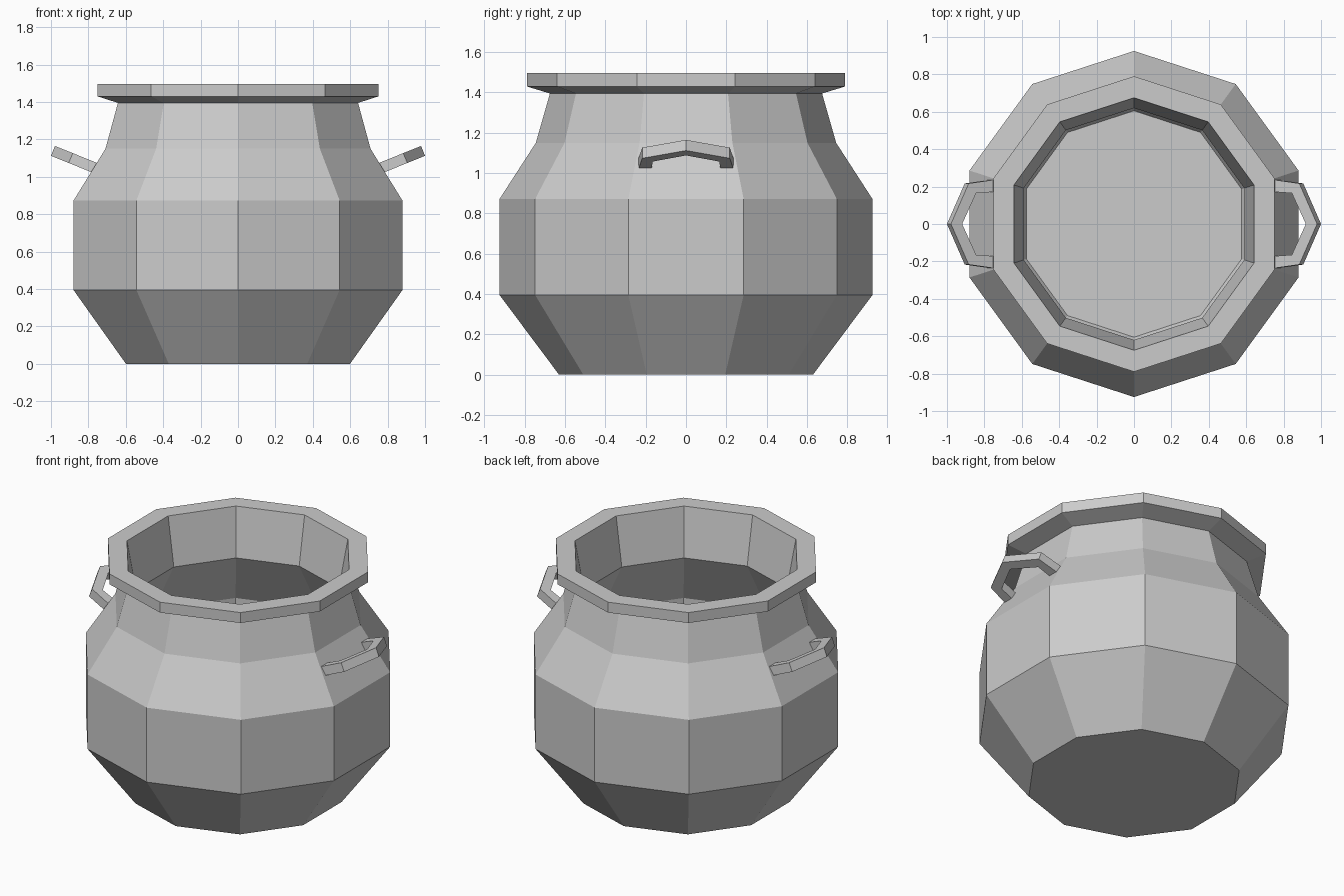
import bpy, bmesh, math

if "Cube" in bpy.data.objects:
    bpy.data.objects.remove(bpy.data.objects["Cube"])

SIDES = 10


def finish(bm, name):
    bmesh.ops.recalc_face_normals(bm, faces=bm.faces)
    mesh = bpy.data.meshes.new(name)
    bm.to_mesh(mesh)
    bm.free()
    obj = bpy.data.objects.new(name, mesh)
    bpy.context.collection.objects.link(obj)
    return obj


def lathe(name, profile):
    """Ten-sided revolved shell, capped at both ends of the profile."""
    bm = bmesh.new()
    angles = [math.radians(90) + math.tau * i / SIDES for i in range(SIDES)]
    rings = [[bm.verts.new((r * math.cos(a), r * math.sin(a), z)) for a in angles]
             for r, z in profile]
    for lo, hi in zip(rings, rings[1:]):
        for i in range(SIDES):
            j = (i + 1) % SIDES
            bm.faces.new((lo[i], lo[j], hi[j], hi[i]))
    bm.faces.new(rings[0])
    bm.faces.new(rings[-1])
    return finish(bm, name)


def handle(name, side):
    """Angular loop of constant thickness, tilted upward away from the pot."""
    tilt, thick = math.radians(22), 0.057
    outer = [(0.765, -0.237), (0.905, -0.217), (1.0, 0), (0.905, 0.217), (0.765, 0.237)]
    inner = [(0.765, -0.172), (0.865, -0.165), (0.94, 0), (0.865, 0.165), (0.765, 0.172)]

    def layer(h):
        dx, dz = -math.sin(tilt) * h, math.cos(tilt) * h
        return [[bm.verts.new((side * (x + dx), y, 1.112 + (x - 1) * math.tan(tilt) + dz))
                 for x, y in path] for path in (outer, inner)]

    bm = bmesh.new()
    (ob, ib), (ot, it) = layer(0), layer(thick)
    sections = list(zip(ob, ib, it, ot))
    for a, b in zip(sections, sections[1:]):
        for i in range(4):
            j = (i + 1) % 4
            bm.faces.new((a[i], a[j], b[j], b[i]))
    bm.faces.new(sections[0])
    bm.faces.new(sections[-1])
    return finish(bm, name)


# Pot: outside from base to rim, then inside down to the floor
lathe("pot_body", [
    (0.63, 0), (0.925, 0.395), (0.925, 0.872), (0.745, 1.15), (0.675, 1.395),
    (0.79, 1.43), (0.79, 1.497), (0.675, 1.497),
    (0.62, 1.19), (0.82, 0.84), (0.82, 0.43), (0.605, 0.1)])

# Side handles
handle("right_handle", 1)
handle("left_handle", -1)
